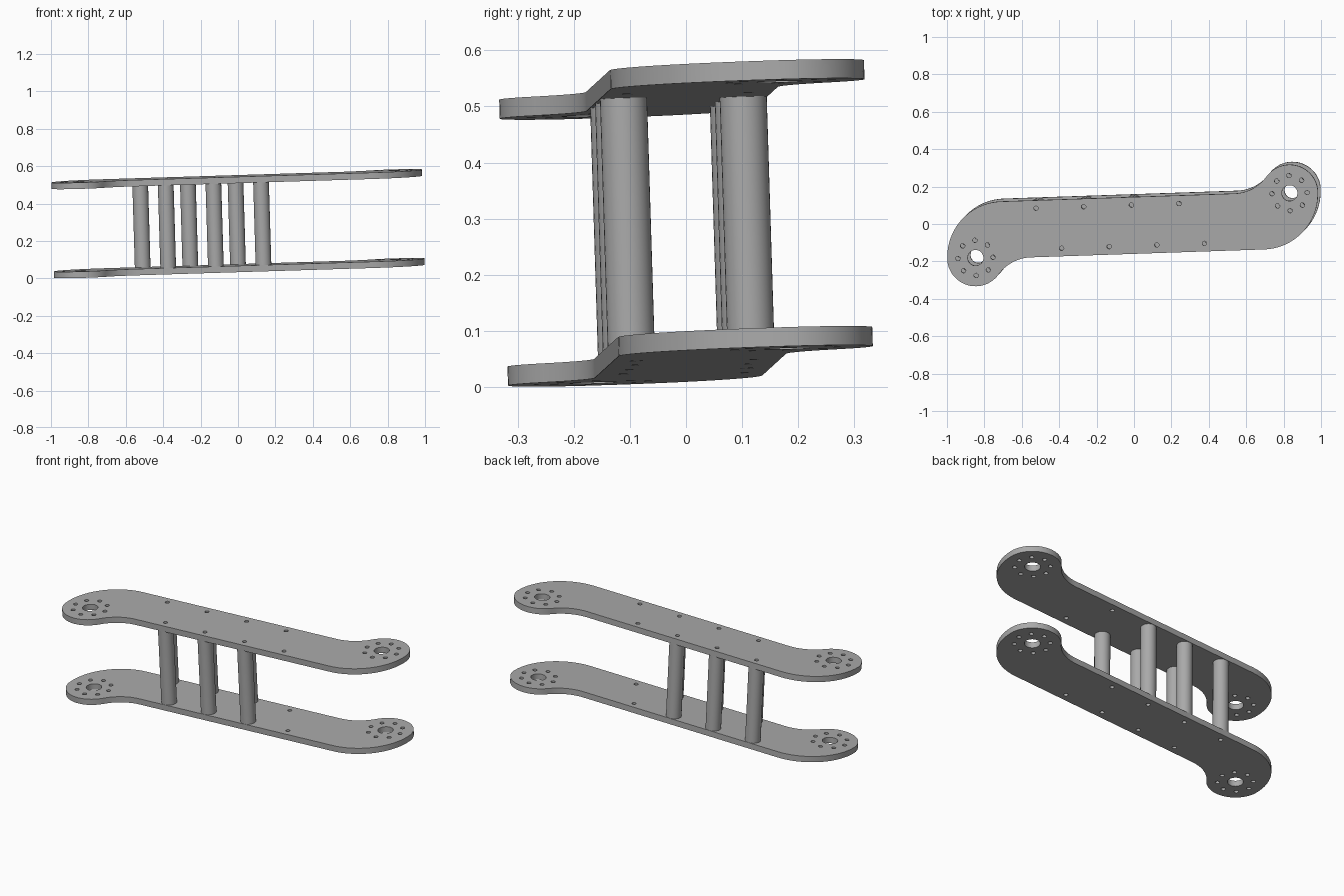
import bpy, bmesh
from math import sin, cos, radians, pi
from mathutils import Matrix, Vector

cube = bpy.data.objects.get("Cube")
if cube:
    bpy.data.objects.remove(cube, do_unlink=True)

# One grey for the whole frame
grey = bpy.data.materials.new("plain grey")
grey.use_nodes = True
grey.diffuse_color = (0.4, 0.4, 0.4, 1)
grey.node_tree.nodes["Principled BSDF"].inputs["Base Color"].default_value = (0.4, 0.4, 0.4, 1)

# Tilted frame shared by all parts: local z runs along the posts
normal = Vector((-0.030, -0.031, 1)).normalized()
along = Vector((cos(radians(2)), sin(radians(2)), 0))
along = (along - normal * along.dot(normal)).normalized()
across = normal.cross(along)
FRAME = Matrix((along, across, normal)).transposed().to_4x4()
FRAME.translation = (0, 0, 0.2925)

THICK = 0.034
GAP = 0.476          # distance between plate centres
HALF_WIDTH = 0.152   # bar half width, also the lobe radius
HUB = Vector((-0.8455, -0.1446))
POSTS = [(x + 0.255 * i, y, i < 3) for x, y in ((-0.513, 0.109), (-0.384, -0.109)) for i in range(4)]


def arc(centre, radius, start, end, steps):
    turns = [radians(start + (end - start) * i / steps) for i in range(steps + 1)]
    return [Vector((centre[0] + radius * cos(a), centre[1] + radius * sin(a))) for a in turns]


def circle(centre, radius, steps):
    return arc(centre, radius, 0, 360, steps)[:-1]


def finish(bm, name):
    bmesh.ops.recalc_face_normals(bm, faces=bm.faces)
    mesh = bpy.data.meshes.new(name)
    bm.to_mesh(mesh)
    bm.free()
    mesh.materials.append(grey)
    obj = bpy.data.objects.new(name, mesh)
    bpy.context.collection.objects.link(obj)
    obj.matrix_world = FRAME
    bpy.ops.object.select_all(action='DESELECT')
    obj.select_set(True)
    bpy.context.view_layer.objects.active = obj
    bpy.ops.object.shade_smooth_by_angle(angle=radians(35))
    return obj


# Plate outline: wide shoulder, round lobe and hollow fillet, then the same turned by half a circle
shoulder = arc((-0.7, HUB.y), HALF_WIDTH - HUB.y, 90, 180, 20)
lobe = arc(HUB, HALF_WIDTH, 180, 322.2, 24)
fillet = arc((-0.55, -0.374), 0.222, 142.2, 90, 12)
half = shoulder + lobe[1:] + fillet[1:]
outline = half + [-p for p in half]

# Hub bores, bolt circles and post screw holes
holes = []
for hub in (HUB, -HUB):
    holes.append(circle(hub, 0.042, 32))
    holes += [circle(p, 0.012, 12) for p in circle(hub, 0.094, 8)]
holes += [circle((x, y), 0.012, 12) for x, y, _ in POSTS]


def plate(name, level):
    bm = bmesh.new()
    edges = []
    for loop in [outline] + holes:
        verts = [bm.verts.new((p.x, p.y, level - THICK / 2)) for p in loop]
        edges += [bm.edges.new((a, b)) for a, b in zip(verts, verts[1:] + verts[:1])]
    bmesh.ops.triangle_fill(bm, use_beauty=True, use_dissolve=False, edges=edges, normal=(0, 0, 1))
    new = bmesh.ops.extrude_face_region(bm, geom=bm.faces[:], use_keep_orig=True)["geom"]
    bmesh.ops.translate(bm, vec=(0, 0, THICK), verts=[v for v in new if isinstance(v, bmesh.types.BMVert)])
    return finish(bm, name)


plate("lower_plate", -GAP / 2)
plate("upper_plate", GAP / 2)

# Round posts between the plates, under the first three holes of each row
for number, (x, y, fitted) in enumerate(POSTS):
    if fitted:
        bm = bmesh.new()
        bmesh.ops.create_cone(bm, cap_ends=True, segments=32, radius1=0.042, radius2=0.042,
                              depth=GAP - THICK, matrix=Matrix.Translation((x, y, 0)))
        finish(bm, f"post_{number}")
